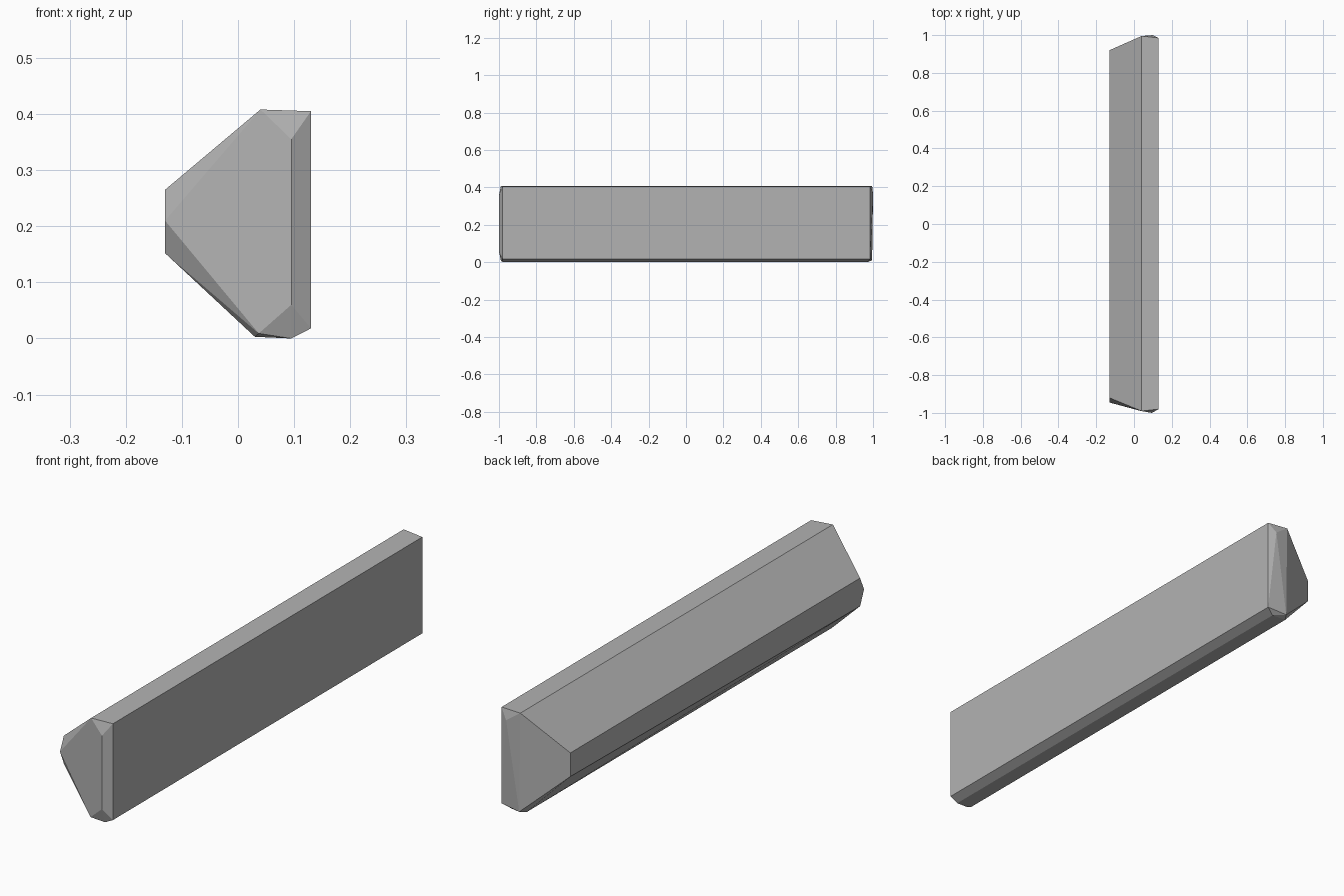
import bpy
import bmesh

cube = bpy.data.objects.get("Cube")
if cube:
    bpy.data.objects.remove(cube, do_unlink=True)

# Plain grey stone
stone = bpy.data.materials.new("grey_stone")
stone.use_nodes = True
grey = (0.45, 0.45, 0.45, 1)
stone.diffuse_color = grey
bsdf = next(n for n in stone.node_tree.nodes if n.type == 'BSDF_PRINCIPLED')
bsdf.inputs["Base Color"].default_value = grey
bsdf.inputs["Roughness"].default_value = 0.9

# Corners of the chipped front end
front_end = [
    (0.04, -0.99, 0.408), (0.13, -0.98, 0.405), (0.095, -1.0, 0.355),
    (0.095, -1.0, 0.06), (0.13, -0.98, 0.018), (0.037, -0.99, 0.009),
    (0.095, -0.98, 0.0), (0.03, -0.97, 0.003),
    (-0.13, -0.92, 0.265), (-0.13, -0.945, 0.21), (-0.13, -0.92, 0.152),
]
# Corners of the simpler back end
back_end = [
    (0.04, 0.995, 0.408), (0.13, 0.985, 0.405), (0.1, 1.0, 0.365),
    (0.13, 0.985, 0.018), (0.045, 0.995, 0.01), (0.095, 0.97, 0.0),
    (0.03, 0.97, 0.003), (-0.13, 0.92, 0.265), (-0.13, 0.92, 0.17),
]

# Long beam with faceted ends
bm = bmesh.new()
for corner in front_end + back_end:
    bm.verts.new(corner)
bmesh.ops.convex_hull(bm, input=bm.verts[:])
bmesh.ops.dissolve_limit(bm, angle_limit=0.01, verts=bm.verts[:], edges=bm.edges[:])
bmesh.ops.recalc_face_normals(bm, faces=bm.faces[:])
mesh = bpy.data.meshes.new("stone_beam")
bm.to_mesh(mesh)
bm.free()
mesh.materials.append(stone)
bpy.context.collection.objects.link(bpy.data.objects.new("stone_beam", mesh))
